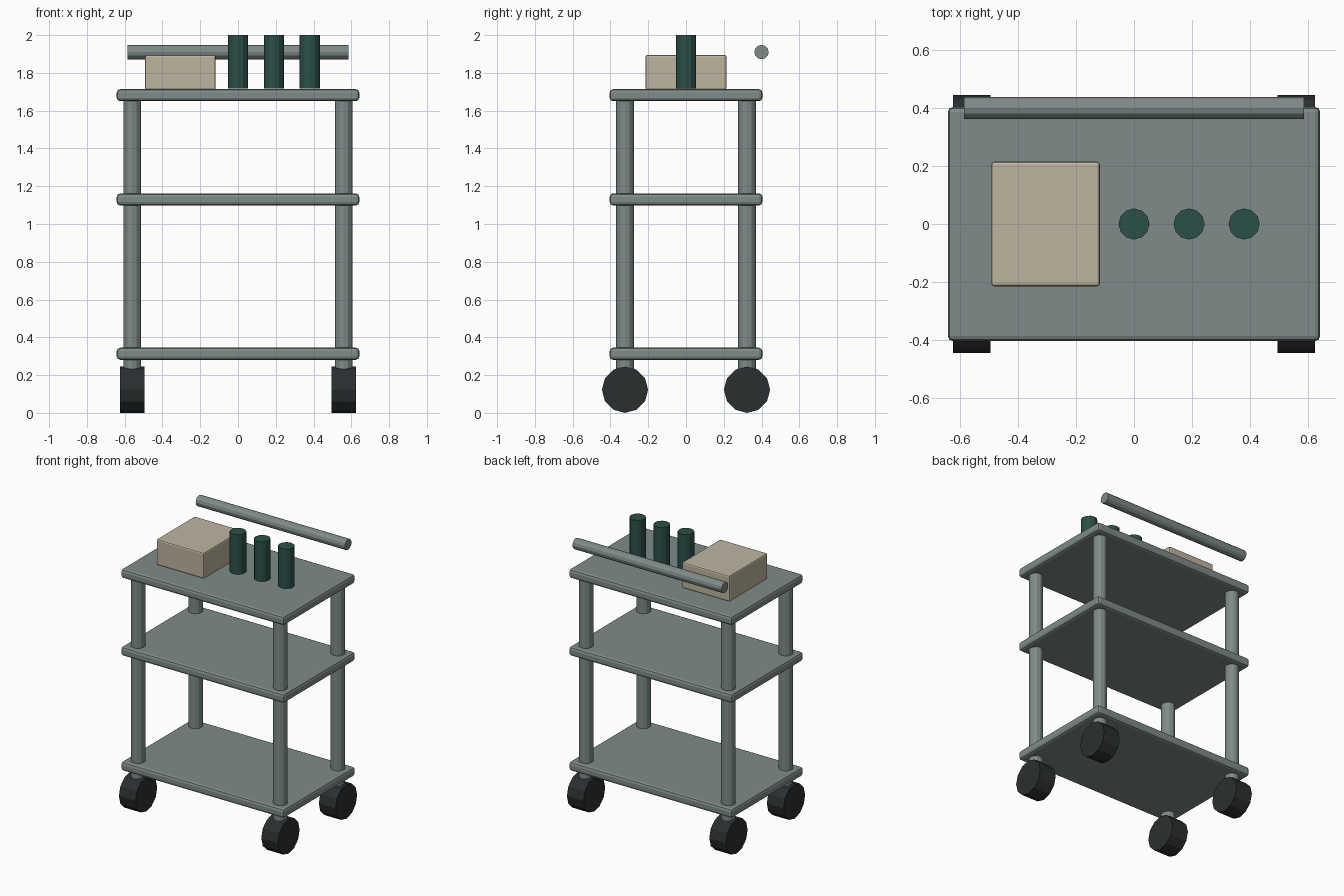
import bpy
from math import pi

if "Cube" in bpy.data.objects:
    bpy.data.objects.remove(bpy.data.objects["Cube"])


def material(name, rgb):
    m = bpy.data.materials.new(name)
    m.diffuse_color = (*rgb, 1)
    m.use_nodes = True
    m.node_tree.nodes["Principled BSDF"].inputs["Base Color"].default_value = m.diffuse_color
    return m


STEEL = material("painted_steel", (0.21, 0.26, 0.25))
RUBBER = material("rubber", (0.024, 0.028, 0.03))
GREEN = material("green_glass", (0.024, 0.078, 0.063))
CARD = material("cardboard", (0.52, 0.46, 0.35))


def box(name, centre, size, bevel, mat):
    bpy.ops.mesh.primitive_cube_add(size=1, location=centre)
    ob = bpy.context.object
    ob.name = name
    ob.scale = size
    bpy.ops.object.transform_apply(location=False, rotation=False, scale=True)
    mod = ob.modifiers.new("edge_bevel", 'BEVEL')
    mod.width = bevel
    mod.segments = 2
    ob.data.materials.append(mat)


def cylinder(name, centre, radius, length, mat, along_x=False):
    bpy.ops.mesh.primitive_cylinder_add(
        vertices=12, radius=radius, depth=length, location=centre,
        rotation=(0, pi / 2 if along_x else 0, 0))
    ob = bpy.context.object
    ob.name = name
    ob.data.materials.append(mat)


# Three shelves
for label, z in (("bottom", 0.313), ("middle", 1.13), ("top", 1.682)):
    box(label + "_shelf", (0, 0, z), (1.284, 0.808, 0.064), 0.018, STEEL)

# Corner posts, each standing on a wheel
for side, x in (("left", -0.56), ("right", 0.56)):
    for end, y in (("front", -0.323), ("back", 0.323)):
        cylinder(f"{end}_{side}_post", (x, y, 0.94), 0.047, 1.48, STEEL)
        cylinder(f"{end}_{side}_wheel", (x, y, 0.1225), 0.1225, 0.13, RUBBER, True)

# Push handle along the back
cylinder("push_handle", (0, 0.40, 1.91), 0.038, 1.172, STEEL, True)

# Storage box and bottles on the top shelf
box("storage_box", (-0.305, 0, 1.803), (0.374, 0.43, 0.184), 0.01, CARD)
for i in range(3):
    cylinder(f"bottle_{i + 1}", (0.19 * i, 0, 1.859), 0.0535, 0.282, GREEN)
